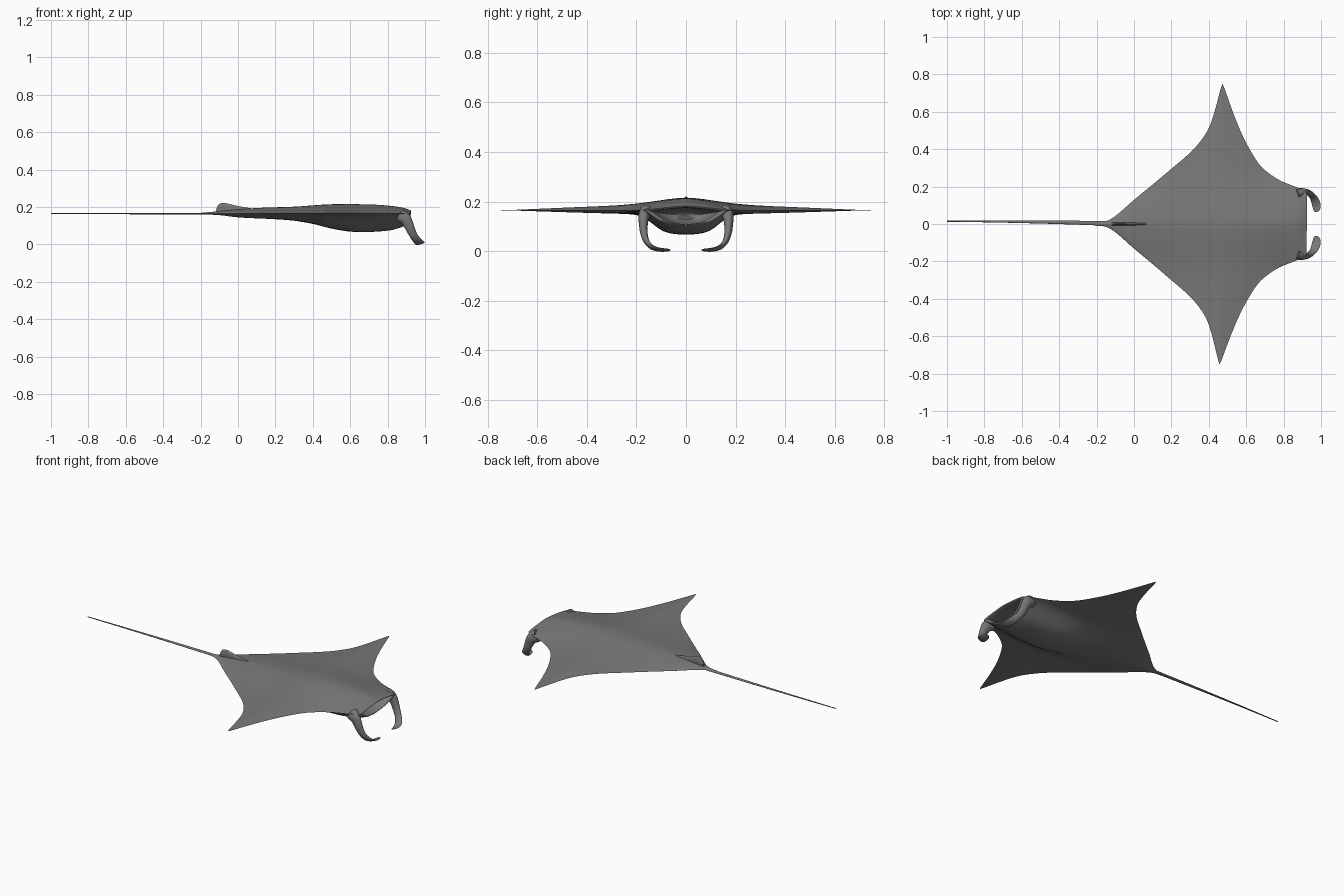
import bpy, bmesh, math
from mathutils import Vector

old = bpy.data.objects.get("Cube")
if old:
    bpy.data.objects.remove(old)

grey = bpy.data.materials.new("slate_grey")
grey.use_nodes = True
colour = (0.19, 0.19, 0.19, 1)
grey.diffuse_color = colour
bsdf = grey.node_tree.nodes["Principled BSDF"]
bsdf.inputs["Base Color"].default_value = colour
bsdf.inputs["Roughness"].default_value = 0.7

MID = 0.165  # height of the wing edge


def curve(keys):
    """Smooth function through (position, value) keys."""
    def slope(i):
        a, b = keys[max(i - 1, 0)], keys[min(i + 1, len(keys) - 1)]
        return (b[1] - a[1]) / (b[0] - a[0])

    def value(x):
        i = 0
        while i < len(keys) - 2 and x > keys[i + 1][0]:
            i += 1
        (x0, v0), (x1, v1) = keys[i], keys[i + 1]
        h = x1 - x0
        t = min(max((x - x0) / h, 0), 1)
        s = t * t * (3 - 2 * t)
        return (v0 + (v1 - v0) * s + h * t * (1 - t) ** 2 * slope(i)
                - h * t * t * (1 - t) * slope(i + 1))
    return value


def loft(name, rings, angle=50):
    """Skin a list of equal point rings and close both ends."""
    bm = bmesh.new()
    loops = [[bm.verts.new(p) for p in ring] for ring in rings]
    n = len(loops[0])
    for a, b in zip(loops, loops[1:]):
        for i in range(n):
            j = (i + 1) % n
            bm.faces.new((a[i], a[j], b[j], b[i]))
    bm.faces.new(loops[0])
    bm.faces.new(loops[-1])
    bmesh.ops.recalc_face_normals(bm, faces=bm.faces)
    mesh = bpy.data.meshes.new(name)
    bm.to_mesh(mesh)
    bm.free()
    mesh.materials.append(grey)
    obj = bpy.data.objects.new(name, mesh)
    bpy.context.collection.objects.link(obj)
    bpy.ops.object.select_all(action="DESELECT")
    obj.select_set(True)
    bpy.context.view_layer.objects.active = obj
    bpy.ops.object.shade_smooth_by_angle(angle=math.radians(angle))
    return obj


def oval(centre, side, up, n=16):
    """Ring of points around a centre with two half axes."""
    return [centre + side * math.cos(math.tau * i / n) + up * math.sin(math.tau * i / n)
            for i in range(n)]


# Body and wings: half width, back height and belly height along the length
width_keys = [(-.2, .01), (-.15, .015), (-.1, .043), (0, .13), (.1, .213), (.2, .298),
              (.3, .385), (.36, .455), (.4, .525), (.43, .62), (.45, .70), (.463, .745),
              (.468, .745), (.482, .71), (.5, .66), (.53, .58), (.57, .485), (.62, .39),
              (.67, .315), (.72, .27), (.78, .232), (.84, .207), (.89, .187), (.92, .168)]
width = curve(width_keys)
back = curve([(-.2, .169), (-.1, .178), (.1, .195), (.3, .202), (.5, .215),
              (.7, .214), (.8, .208), (.88, .197), (.92, .184)])
belly = curve([(-.2, .161), (-.1, .157), (0, .145), (.2, .135), (.3, .127), (.4, .11),
               (.5, .085), (.6, .069), (.7, .067), (.8, .074), (.88, .088), (.92, .1)])


def body_ring(x, n=96):
    w, top, depth = width(x), back(x) - MID, MID - belly(x)
    thin = min(.02, depth)
    ring = []
    for i in range(n):
        a = math.tau * i / n
        y, u = w * math.cos(a), abs(math.cos(a))
        rim = math.sqrt(max(0, 1 - u ** 8))
        taper = 1 - u ** 1.2
        if math.sin(a) >= 0:
            z = MID + rim * top * (.45 * math.exp(-(y / .17) ** 2) + .55 * taper)
        else:
            z = MID - rim * (thin * taper + (depth - thin) * math.exp(-(y / .15) ** 4))
        # the lower lip sits behind the upper lip
        lip = max(0, (x - .82) / .1) * .4 * max(0, MID - z)
        ring.append(Vector((x - lip + .01 * y, y, z)))
    return ring


rings = []
for (a, _), (b, _) in zip(width_keys, width_keys[1:]):
    rings += [body_ring(a + (b - a) * k / 5) for k in range(5)]
lips = body_ring(.92)
rings.append(lips)

# Mouth hollow: the lip ring turned inwards
heart = Vector((.92, 0, .139))
for shift, scale in [(.004, .96), (.003, .9), (-.004, .84), (-.02, .79),
                     (-.06, .76), (-.12, .7), (-.18, .55), (-.21, .3)]:
    rings.append([heart + (p - heart) * scale + Vector((shift, 0, 0)) for p in lips])
loft("body_and_wings", rings, 70)

# Tail whip
tail = []
for k in range(25):
    t = k / 24
    centre = Vector((-1 + .92 * t, .015 - .014 * t ** 2, MID))
    tail.append(oval(centre, Vector((0, .003 + .01 * t, 0)), Vector((0, 0, .002 + .003 * t))))
loft("tail", tail)

# Small back fin at the tail root
fin_top = curve([(-.117, .18), (-.11, .206), (-.095, .219), (-.075, .222),
                 (-.04, .215), (0, .205), (.07, .194)])
fin = []
for k in range(31):
    x = -.117 + .187 * (k / 30) ** 1.5
    half = (fin_top(x) - MID) / 2
    fin.append(oval(Vector((x, 0, MID + half)), Vector((0, .007, 0)), Vector((0, 0, half))))
loft("back_fin", fin)

# Curled head fins, one each side of the mouth
path = [Vector(p) for p in [(.865, .163, .157), (.892, .17, .14), (.91, .172, .11),
                            (.925, .17, .075), (.942, .161, .043), (.959, .143, .02),
                            (.97, .12, .009), (.976, .095, .005), (.974, .075, .004),
                            (.972, .064, .004)]]
broad = [.035, .032, .027, .023, .021, .022, .024, .023, .017, .006]
thick = [.026, .023, .018, .015, .012, .009, .006, .004, .003, .002]
stations = range(len(path))
px, py, pz, pb, pt = (curve(list(zip(stations, v))) for v in (
    [p.x for p in path], [p.y for p in path], [p.z for p in path], broad, thick))
for name, side in (("left_head_fin", 1), ("right_head_fin", -1)):
    steps = [(len(path) - 1) * k / 36 for k in range(37)]
    points = [Vector((px(s), py(s) * side, pz(s))) for s in steps]
    rings = []
    for i, s in enumerate(steps):
        along = (points[min(i + 1, 36)] - points[max(i - 1, 0)]).normalized()
        flat = Vector((1, 0, .3))
        flat = (flat - along * flat.dot(along)).normalized()
        rings.append(oval(points[i], flat * pb(s), along.cross(flat) * pt(s)))
    loft(name, rings)
